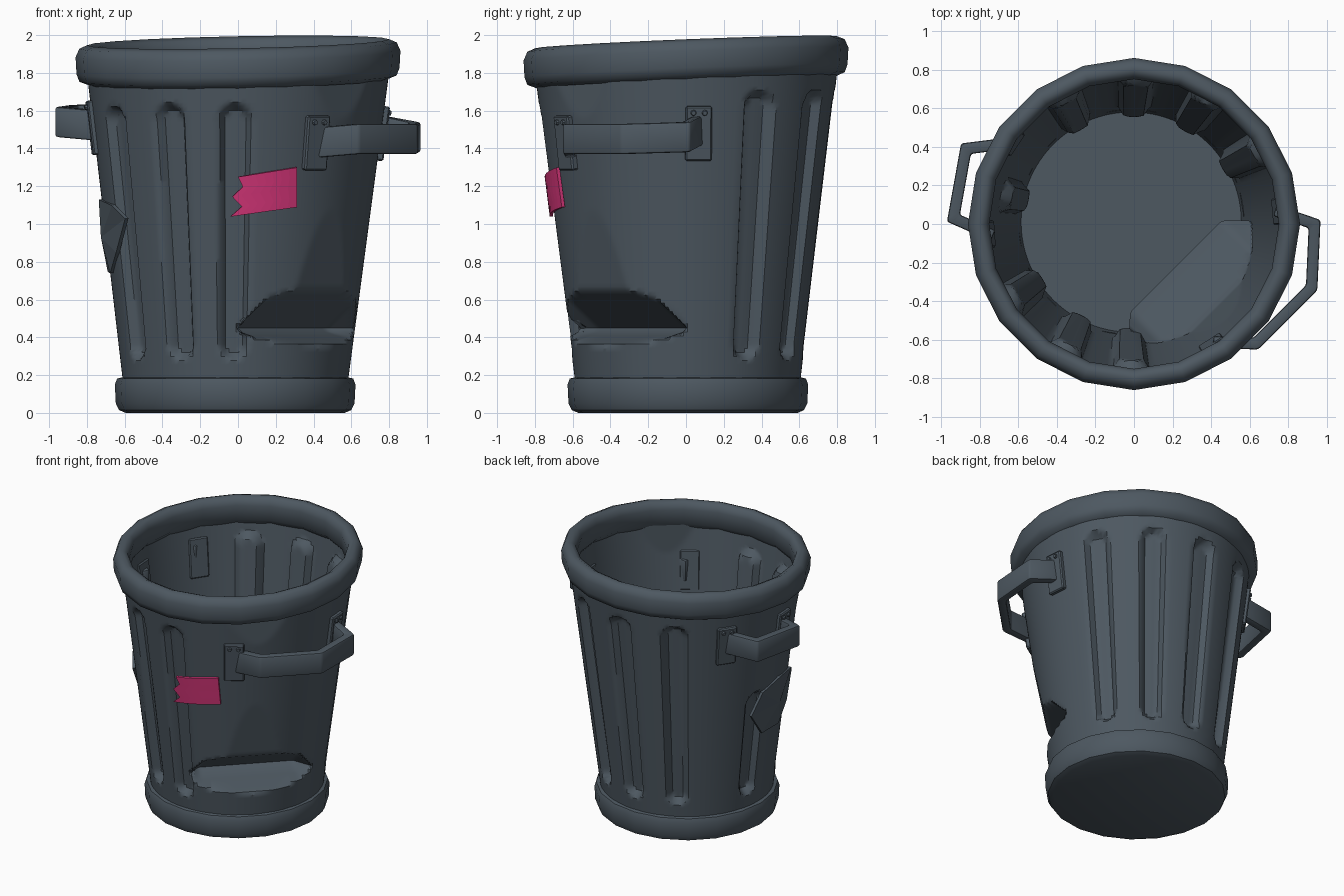
import bpy, bmesh
from math import sin, cos, pi, radians, atan2, hypot, sqrt
from mathutils import Matrix, Vector

cube = bpy.data.objects.get("Cube")
if cube:
    bpy.data.objects.remove(cube, do_unlink=True)


def material(name, colour):
    m = bpy.data.materials.new(name)
    m.use_nodes = True
    m.diffuse_color = colour
    bsdf = next(n for n in m.node_tree.nodes if n.type == 'BSDF_PRINCIPLED')
    bsdf.inputs["Base Color"].default_value = colour
    bsdf.inputs["Roughness"].default_value = 0.7
    return m


METAL = material("slate grey metal", (0.075, 0.098, 0.12, 1))
PINK = material("pink tape", (0.66, 0.036, 0.19, 1))


def finish(bm, name, mat=METAL, angle=35, thickness=0, offset=-1):
    """Turn a bmesh into a shaded object."""
    bmesh.ops.recalc_face_normals(bm, faces=bm.faces[:])
    mesh = bpy.data.meshes.new(name)
    bm.to_mesh(mesh)
    bm.free()
    mesh.materials.append(mat)
    ob = bpy.data.objects.new(name, mesh)
    bpy.context.collection.objects.link(ob)
    bpy.ops.object.select_all(action='DESELECT')
    ob.select_set(True)
    bpy.context.view_layer.objects.active = ob
    if angle:
        bpy.ops.object.shade_smooth_by_angle(angle=radians(angle))
    if thickness:
        mod = ob.modifiers.new("thickness", 'SOLIDIFY')
        mod.thickness, mod.offset = thickness, offset
    return ob


def skin(bm, rings, close_loop=True):
    """Join consecutive rows of points with quads."""
    rows = [[bm.verts.new(p) for p in ring] for ring in rings]
    for a, b in zip(rows, rows[1:]):
        n = len(a)
        for i in range(n if close_loop else n - 1):
            j = (i + 1) % n
            bm.faces.new((a[i], a[j], b[j], b[i]))
    return rows


def circle(r, z, sides=20):
    return [Vector((r * cos(2 * pi * i / sides), r * sin(2 * pi * i / sides), z))
            for i in range(sides)]


def lerp_table(x, table):
    for (x0, y0), (x1, y1) in zip(table, table[1:]):
        if x <= x1:
            return y0 + (y1 - y0) * max(0, (x - x0) / (x1 - x0))
    return table[-1][1]


def wall_radius(z):
    return 0.575 + 0.125 * z


# Flutes: direction in degrees, top height
FLUTES = [(30, 1.71), (60, 1.72), (89, 1.72), (119, 1.71), (168, 1.1),
          (-148, 1.63), (-118, 1.64), (-91, 1.64)]
# Dent: how far the wall reaches toward front left at each height
DENT = [(0.33, 0.64), (0.37, 0.6), (0.44, 0.32), (0.65, 0.63), (1.4, 0.77)]


def flute_depth(a, r, z):
    depth = 0
    half = 0.075 + 0.012 * z
    for deg, top in FLUTES:
        d = a - radians(deg)
        arc = atan2(sin(d), cos(d)) * r
        dz = z - min(max(z, 0.28 + half), top - half)
        t = min(max((half - hypot(arc, dz)) / 0.035, 0), 1)
        depth = max(depth, 0.055 * t * t * (3 - 2 * t))
    return depth


def wall_point(a, z):
    r = wall_radius(z)
    r -= flute_depth(a, r, z)
    x, y = r * cos(a), r * sin(a)
    p, t = (x - y) / sqrt(2), (x + y) / sqrt(2)
    limit = lerp_table(z, DENT) + max(0, abs(t) - 0.33)
    if z > 0.33:
        p = min(p, limit)
    k = 1 - z / 1.8
    return Vector(((p + t) / sqrt(2) - 0.015 * k, (t - p) / sqrt(2) + 0.01 * k, z))


# Tapered, fluted and dented body
bm = bmesh.new()
SIDES, ROWS = 200, 82
skin(bm, [[wall_point(2 * pi * i / SIDES, 0.06 + 1.78 * j / ROWS) for i in range(SIDES)]
          for j in range(ROWS + 1)])
finish(bm, "body", thickness=0.015)

# Tilted rounded rim
bm = bmesh.new()
profile = [(0.79, 1.75), (0.84, 1.77), (0.855, 1.81), (0.86, 1.9), (0.84, 1.945),
           (0.8, 1.962), (0.765, 1.945), (0.75, 1.9), (0.755, 1.79)]
rings = [circle(r, z) for r, z in profile + profile[:1]]
skin(bm, rings)
for v in bm.verts:
    v.co.z += 0.02 * v.co.x + 0.04 * v.co.y
bmesh.ops.remove_doubles(bm, verts=bm.verts[:], dist=0.0001)
finish(bm, "rim", angle=50)

# Base with raised lip and floor
bm = bmesh.new()
rows = skin(bm, [circle(r, z) for r, z in
                 [(0.58, 0), (0.615, 0.015), (0.632, 0.05), (0.637, 0.15),
                  (0.625, 0.182), (0.588, 0.19), (0.582, 0.08)]])
bm.faces.new(rows[0])
bm.faces.new(rows[-1])
bmesh.ops.translate(bm, verts=bm.verts[:], vec=(-0.015, 0.01, 0))
finish(bm, "base")


def handle(name, path):
    """Flat bar swept along a bent path with mitred corners."""
    pts = [Vector(p) for p in path]
    rings = []
    for i, p in enumerate(pts):
        d0 = (pts[i] - pts[max(i - 1, 0)]).xy
        d1 = (pts[min(i + 1, len(pts) - 1)] - pts[i]).xy
        dirs = [d.normalized() for d in (d0, d1) if d.length > 0]
        d = sum(dirs, Vector((0, 0))).normalized()
        side = Vector((d.y, -d.x, 0)) * 0.03 / max(d.dot(dirs[0]), 0.4)
        up = Vector((0, 0, 0.08))
        rings.append([p + side + up, p + side - up, p - side - up, p - side + up])
    bm = bmesh.new()
    rows = skin(bm, rings)
    bm.faces.new(rows[0])
    bm.faces.new(rows[-1])
    bmesh.ops.bevel(bm, geom=bm.edges[:], offset=0.012, segments=2, affect='EDGES', profile=0.5)
    finish(bm, name)


def mount(name, deg, z, width=0.14, height=0.29):
    """Mounting plate with two bolts, lying against the wall."""
    place = (Matrix.Rotation(radians(deg), 4, 'Z') @ Matrix.Translation((wall_radius(z), 0, z))
             @ Matrix.Rotation(radians(7), 4, 'Y'))
    bm = bmesh.new()
    bmesh.ops.create_cube(bm, size=1, matrix=place @ Matrix.Diagonal((0.05, width, height, 1)))
    bmesh.ops.bevel(bm, geom=bm.edges[:], offset=0.008, segments=1, affect='EDGES')
    for s in (-1, 1):
        spot = Matrix.Translation((0.028, 0.03 * s, 0.112)) @ Matrix.Rotation(pi / 2, 4, 'Y')
        bmesh.ops.create_cone(bm, cap_ends=True, segments=8, radius1=0.018, radius2=0.012,
                              depth=0.02, matrix=place @ spot)
    finish(bm, name, angle=30)


# Handles and their mounting plates
handle("left_handle", [(0.41, -0.61, 1.43), (0.63, -0.62, 1.45), (0.92, -0.33, 1.45),
                       (0.935, 0.0, 1.46), (0.73, 0.07, 1.5)])
handle("right_handle", [(-0.63, 0.42, 1.56), (-0.87, 0.39, 1.55),
                        (-0.935, 0.03, 1.54), (-0.73, -0.06, 1.52)])
mount("left_handle_front_plate", -57, 1.43)
mount("left_handle_back_plate", 5, 1.48)
mount("right_handle_back_plate", 146, 1.54)
mount("right_handle_front_plate", 184, 1.51)

# Torn tape strip
bm = bmesh.new()
torn = [-0.04, 0.02, -0.03, 0.025, 0.0]
rows = []
for j, left in enumerate(torn):
    row = []
    for i in range(8):
        u, v = i / 7, j / (len(torn) - 1)
        x = left + (0.31 - left) * u
        z = 1.04 + 0.05 * u + 0.21 * v
        row.append((x, -sqrt((wall_radius(z) + 0.008) ** 2 - x * x), z))
    rows.append(row)
skin(bm, rows, close_loop=False)
finish(bm, "tape", PINK, angle=0, thickness=0.018, offset=0)

# Bent repair patch on the right side
bm = bmesh.new()


def patch_point(deg, z, lift):
    r = wall_radius(z) + lift
    return bm.verts.new((r * cos(radians(deg)), r * sin(radians(deg)), z))


outline = [patch_point(d, z, 0.015) for d, z in
           [(164, 0.92), (171, 1.08), (186, 1.13), (205, 1.1), (215, 1.03),
            (204, 0.85), (192, 0.74), (174, 0.75)]]
middle = patch_point(187, 0.93, 0.03)
for i, v in enumerate(outline):
    bm.faces.new((middle, v, outline[(i + 1) % len(outline)]))
finish(bm, "patch", angle=0, thickness=0.02, offset=0)
